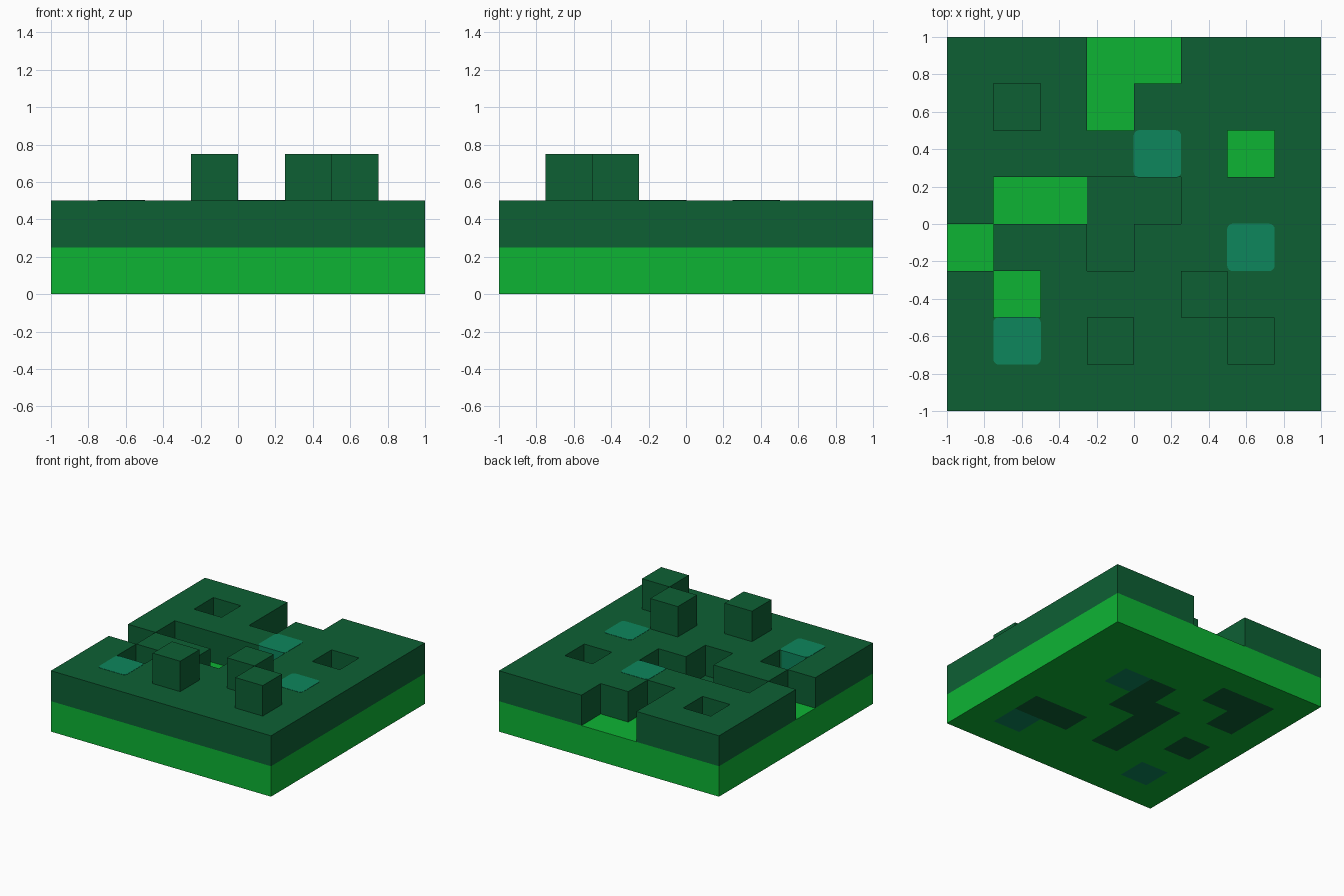
import bpy
import bmesh
from mathutils import Vector

old = bpy.data.objects.get("Cube")
if old:
    bpy.data.objects.remove(old, do_unlink=True)

CELL = 0.25


def material(name, rgb):
    m = bpy.data.materials.new(name)
    m.use_nodes = True
    m.diffuse_color = (*rgb, 1)
    bsdf = next(n for n in m.node_tree.nodes if n.type == 'BSDF_PRINCIPLED')
    bsdf.inputs["Base Color"].default_value = (*rgb, 1)
    return m


BRIGHT = material("bright green", (0.004, 0.456, 0.034))
DARK = material("dark green", (0.004, 0.117, 0.034))
TEAL = material("teal", (0.004, 0.238, 0.107))

# Cell layout on an 8 x 8 board: (column, row)
board = {(i, j) for i in range(8) for j in range(8)}
pits = {(3, 7), (4, 7), (3, 6), (6, 5), (1, 4), (2, 4), (0, 3), (1, 2),
        (1, 6), (3, 4), (4, 4), (3, 3)}
dark_base = {(4, 5), (4, 4), (3, 4), (3, 3), (3, 2), (6, 2), (5, 2),
             (1, 6), (2, 6), (1, 5), (1, 3)}
teal_base = {(5, 5), (6, 1), (1, 1)}
teal_top = [(4, 5), (6, 3), (1, 1)]
raised = {(3, 1), (5, 2), (6, 1)}


def at(cells, k):
    return {(i, j, k) for i, j in cells}


parts = [
    ("base_layer", at(board - dark_base - teal_base, 0), BRIGHT),
    ("base_dark_cells", at(dark_base, 0), DARK),
    ("base_teal_cells", at(teal_base, 0), TEAL),
    ("upper_layer", at(board - pits, 1), DARK),
    ("raised_blocks", at(raised, 2), DARK),
]
solid = set().union(*(cells for _, cells, _ in parts))


def finish(name, bm, mat):
    me = bpy.data.meshes.new(name)
    bm.to_mesh(me)
    bm.free()
    me.materials.append(mat)
    ob = bpy.data.objects.new(name, me)
    bpy.context.collection.objects.link(ob)
    return ob


def block_part(name, cells, mat):
    """Join cells into one mesh with only the exposed faces."""
    bm = bmesh.new()
    for c in sorted(cells):
        centre = Vector((c[0] - 3.5, c[1] - 3.5, c[2] + 0.5))
        for axis in range(3):
            for sign in (-1, 1):
                n = [0, 0, 0]
                n[axis] = sign
                if (c[0] + n[0], c[1] + n[1], c[2] + n[2]) in solid:
                    continue
                n = Vector(n)
                u = Vector((0, 0, 0))
                u[(axis + 1) % 3] = 1
                v = n.cross(u)
                corners = ((-1, -1), (1, -1), (1, 1), (-1, 1))
                bm.faces.new([bm.verts.new((centre + (n + u * a + v * b) / 2) * CELL)
                              for a, b in corners])
    bmesh.ops.remove_doubles(bm, verts=bm.verts, dist=0.0001)
    return finish(name, bm, mat)


for part in parts:
    block_part(*part)

# Teal inset blocks with rounded upright edges, standing just proud of the layer
for n, (i, j) in enumerate(teal_top):
    bm = bmesh.new()
    bmesh.ops.create_cube(bm, size=1)
    size = CELL + 0.004
    for v in bm.verts:
        v.co = Vector((v.co.x * size + (i - 3.5) * CELL,
                       v.co.y * size + (j - 3.5) * CELL,
                       v.co.z * (CELL - 0.008) + 1.5 * CELL + 0.006))
    upright = [e for e in bm.edges
               if abs(e.verts[0].co.z - e.verts[1].co.z) > 0.1]
    bmesh.ops.bevel(bm, geom=upright, offset=0.03, segments=4, profile=0.5,
                    affect='EDGES')
    finish(f"teal_inset_{n + 1}", bm, TEAL)
